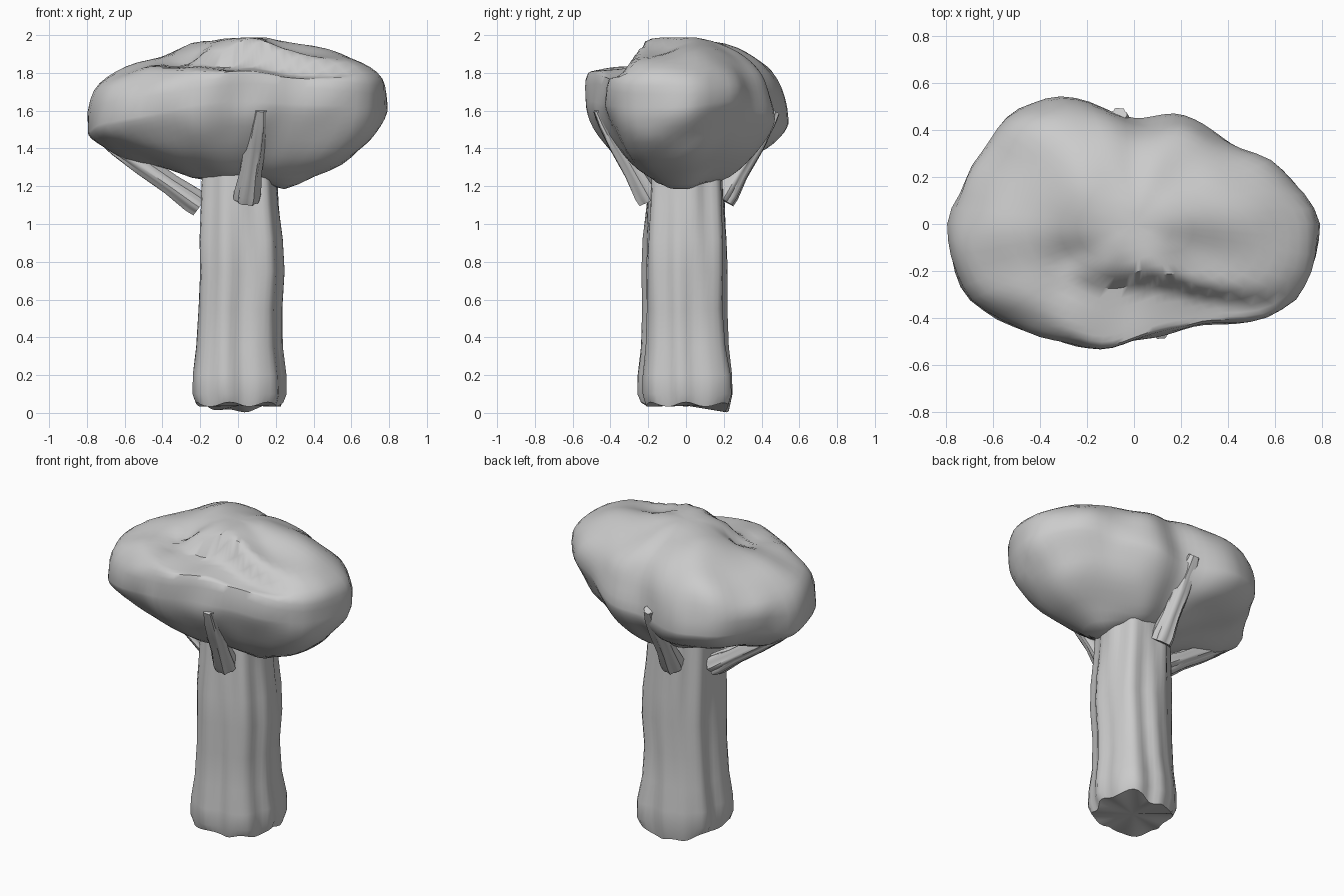
import bpy, bmesh, math
from mathutils import Vector, noise

if "Cube" in bpy.data.objects:
    bpy.data.objects.remove(bpy.data.objects["Cube"])


def make_object(name, rings, angle=50):
    """Skin a list of closed point rings and cap both ends."""
    bm = bmesh.new()
    loops = [[bm.verts.new(p) for p in ring] for ring in rings]
    n = len(loops[0])
    for a, b in zip(loops, loops[1:]):
        for i in range(n):
            j = (i + 1) % n
            bm.faces.new((a[i], a[j], b[j], b[i]))
    for loop in (loops[0], loops[-1]):
        c = bm.verts.new(sum((v.co for v in loop), Vector()) / n)
        for i in range(n):
            bm.faces.new((loop[i], loop[(i + 1) % n], c))
    bmesh.ops.recalc_face_normals(bm, faces=bm.faces)
    me = bpy.data.meshes.new(name)
    bm.to_mesh(me)
    bm.free()
    ob = bpy.data.objects.new(name, me)
    bpy.context.collection.objects.link(ob)
    bpy.ops.object.select_all(action='DESELECT')
    ob.select_set(True)
    bpy.context.view_layer.objects.active = ob
    bpy.ops.object.shade_smooth_by_angle(angle=math.radians(angle))
    return ob


def smooth(t):
    t = max(0.0, min(1.0, t))
    return t * t * (3 - 2 * t)


def around(table, a):
    """Periodic cubic interpolation of a table over a full turn."""
    n = len(table)
    f = a / math.tau * n
    i = int(f)
    t = f - i
    p0, p1, p2, p3 = (table[(i + k) % n] for k in (-1, 0, 1, 2))
    return p1 + 0.5 * t * (p2 - p0 + t * (2*p0 - 5*p1 + 4*p2 - p3 + t * (3*(p1 - p2) + p3 - p0)))


def groove(a, z):
    """Bark ridges that wander a little with height."""
    return (1 + 0.04 * math.cos(7 * a + 0.9 * math.sin(3 * z))
            + 0.025 * math.cos(11 * a + 1 + 2 * z))


# Trunk: z, radius, x shift; slightly square in section
stations = [(0.045, .226, .01), (0.10, .244, .01), (0.20, .242, .01), (0.35, .224, .01),
            (0.55, .218, .015), (0.75, .222, .025), (0.92, .220, .02), (1.10, .210, .01),
            (1.25, .205, .005), (1.36, .198, .005)]
N = 56
rings = []
for k, (z, r, sx) in enumerate(stations):
    ring = []
    for i in range(N):
        a = math.tau * i / N
        rr = r * groove(a, z) * (1 - 0.045 * math.cos(4 * a))
        # bulging buttresses: front left all the way up, back right at the base
        rr *= 1 + 0.13 * max(0, math.cos(a - 3.93)) ** 6 * (1 - smooth((z - 0.8) / 0.5))
        rr *= 1 + 0.10 * max(0, math.cos(a - 0.79)) ** 6 * (1 - smooth((z - 0.15) / 0.4))
        # uneven bottom edge, one root reaching the ground at the back
        dz = 0
        if k == 0:
            dz = 0.012 * math.cos(7 * a) - 0.04 * max(0, math.cos(a - 1.7)) ** 6
        ring.append((sx + rr * math.cos(a), rr * math.sin(a), z + dz))
    rings.append(ring)
make_object("trunk", rings)


# Branches: tapered grooved limbs from the trunk into the canopy
def branch(name, start, end, r0, r1):
    start, end = Vector(start), Vector(end)
    d = (end - start).normalized()
    u = d.cross(Vector((0, 0, 1))).normalized()
    v = u.cross(d)
    out = []
    for t, s in ((0, 1.0), (.08, 1.08), (.3, .98), (.6, 1.15), (.85, 1.15), (1, 0.9)):
        r = (r0 + (r1 - r0) * t) * s
        ring = []
        for i in range(28):
            a = math.tau * i / 28
            rr = r * (2 * groove(a, t) - 1)
            ring.append(start + d * t * (end - start).length + rr * (u * math.cos(a) + v * math.sin(a)))
        out.append(ring)
    make_object(name, out)


branch("branch_front", (.045, -.19, 1.13), (.115, -.46, 1.61), .065, .038)
branch("branch_back", (-.04, .19, 1.13), (-.065, .465, 1.60), .065, .038)
branch("branch_left", (-.20, .01, 1.10), (-.72, -.02, 1.46), .060, .036)

# Canopy: outline radius, widest height, top and bottom height every 22.5 degrees
R = [.80, .635, .525, .505, .45, .565, .70, .71, .79, .765, .64, .575, .505, .485, .59, .79]
MID = [1.62, 1.65, 1.60, 1.56, 1.54, 1.54, 1.55, 1.53, 1.48, 1.53, 1.58, 1.63, 1.65, 1.64, 1.63, 1.62]
TOP = [1.94, 1.95, 1.96, 1.97, 1.97, 1.96, 1.93, 1.90, 1.88, 1.87, 1.87, 1.88, 1.92, 1.95, 1.94, 1.92]
BOT = [1.13, 1.14, 1.17, 1.20, 1.22, 1.23, 1.24, 1.24, 1.23, 1.23, 1.22, 1.21, 1.20, 1.18, 1.15, 1.13]
M, K = 72, 30
rings = []
for k in range(1, K):
    s = -math.pi / 2 + math.pi * k / K
    f = math.cos(s)
    ring = []
    for i in range(M):
        a = math.tau * i / M
        r, mid = around(R, a), around(MID, a)
        d = r * f
        x, y = d * math.cos(a), d * math.sin(a)
        if s > 0:
            # fuller shoulder at the left and front, rounder at the back
            e = 2.95 - 0.65 * math.sin(a) - 0.3 * math.cos(a)
            top = around(TOP, a)
            top += (1.985 - top) * smooth(1.25 - d / 0.36)
            z = mid + (top - mid) * (1 - f ** e) ** (1 / e)
            # lower shelf in front of the crest
            crest = -0.20 - 0.08 * smooth(x / 0.5)
            shelf = 1.835 - 0.05 * smooth(x / 0.4) + 0.15 * (y + 0.3)
            z += (min(z, shelf) - z) * smooth((crest - y) / 0.07)
            # pocket between the left lobe and the middle
            z -= 0.06 * math.exp(-((x + 0.27) ** 2 + (y + 0.16) ** 2) / 0.008)
        else:
            z = mid - (mid - around(BOT, a)) * (1 - f ** 1.6) ** 0.625
            z += (1.24 - z) * smooth(1.1 - d / 0.34)
        p = Vector((x, y, z))
        p += Vector((x, y, 0)) * 0.06 * noise.noise(p * 4.5)
        p.z += 0.04 * noise.noise(p * 4 + Vector((3, 1, 7))) * abs(math.sin(s)) * smooth(d / 0.25)
        ring.append(p)
    rings.append(ring)
make_object("canopy", rings)
